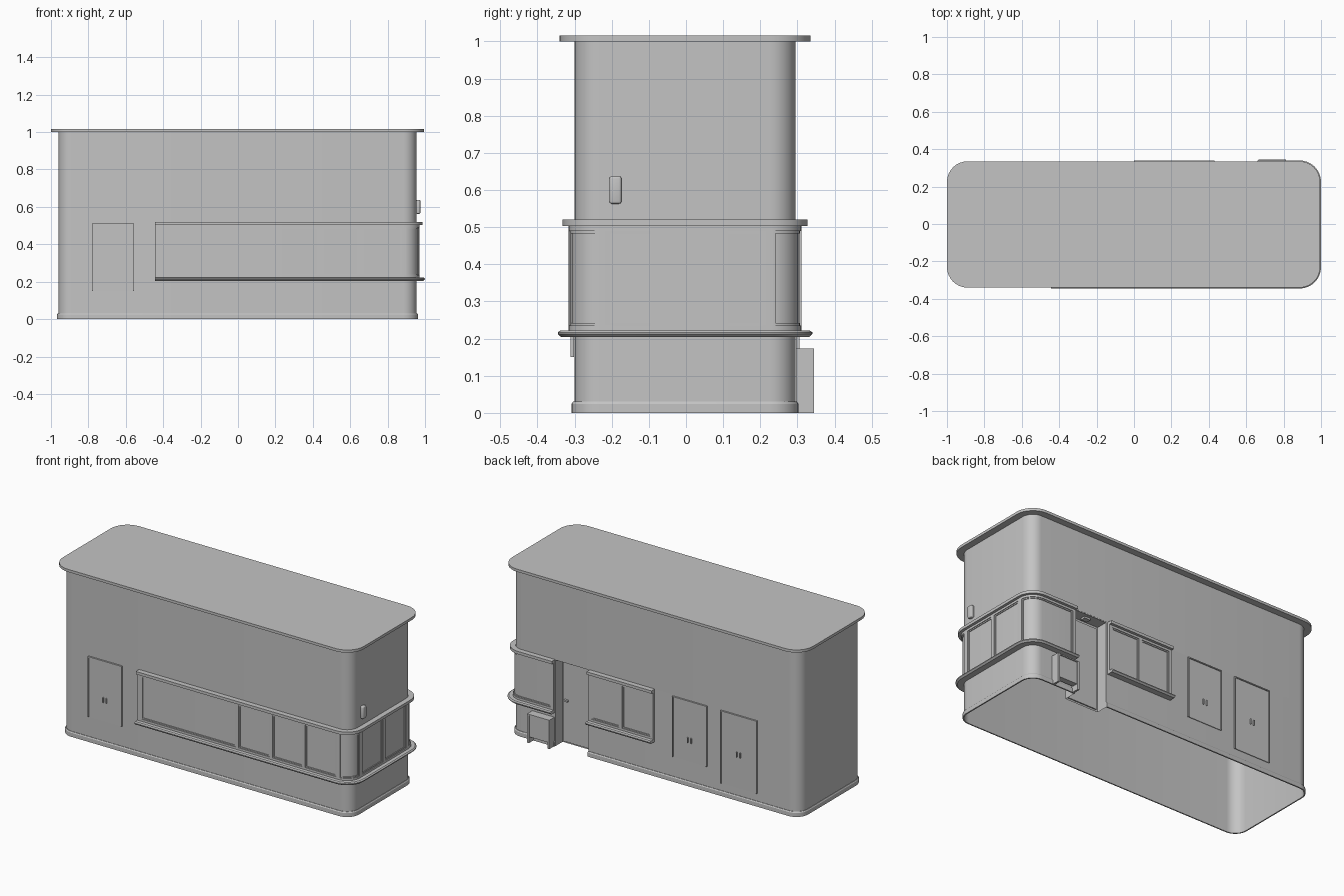
import bpy, bmesh, math

if "Cube" in bpy.data.objects:
    bpy.data.objects.remove(bpy.data.objects["Cube"], do_unlink=True)

# Single plaster colour
plaster = bpy.data.materials.new("grey_plaster")
plaster.use_nodes = True
COLOR = (0.55, 0.55, 0.55, 1)
plaster.diffuse_color = COLOR
plaster.node_tree.nodes["Principled BSDF"].inputs["Base Color"].default_value = COLOR

# Wall plan: extents, corner radius, and entrance niche
X0, X1, Y0, Y1, R = -0.96, 0.955, -0.30, 0.295, 0.07
DOOR_L, DOOR_R, DEPTH = 0.66, 0.44, 0.07
TOP = 0.52
BAND_X = -0.445


def finish(name, bm):
    bmesh.ops.recalc_face_normals(bm, faces=bm.faces)
    mesh = bpy.data.meshes.new(name)
    bm.to_mesh(mesh)
    bm.free()
    ob = bpy.data.objects.new(name, mesh)
    bpy.context.collection.objects.link(ob)
    mesh.materials.append(plaster)
    bpy.ops.object.select_all(action='DESELECT')
    ob.select_set(True)
    bpy.context.view_layer.objects.active = ob
    bpy.ops.object.shade_smooth_by_angle(angle=math.radians(30))
    return ob


def sweep(name, path, profile, loop=False, solid=True):
    """Sweep (offset, z) profile along (x, y, normal x, normal y) stations."""
    bm = bmesh.new()
    rows = [[bm.verts.new((x + nx * o, y + ny * o, z)) for o, z in profile]
            for x, y, nx, ny in path]
    n, k = len(rows), len(profile)
    for i in range(n if loop else n - 1):
        a, b = rows[i], rows[(i + 1) % n]
        for j in range(k if solid else k - 1):
            m = (j + 1) % k
            bm.faces.new((a[j], b[j], b[m], a[m]))
    if solid and not loop:
        bm.faces.new(rows[0])
        bm.faces.new(rows[-1][::-1])
    return finish(name, bm)


def box(name, x0, x1, y0, y1, z0, z1, bevel=0):
    bm = bmesh.new()
    bmesh.ops.create_cube(bm, size=1)
    for v in bm.verts:
        v.co = ((x0 + x1) / 2 + v.co.x * (x1 - x0),
                (y0 + y1) / 2 + v.co.y * (y1 - y0),
                (z0 + z1) / 2 + v.co.z * (z1 - z0))
    if bevel:
        bmesh.ops.bevel(bm, geom=bm.edges[:], offset=bevel, segments=3,
                        affect='EDGES', profile=0.5)
    return finish(name, bm)


def arc(cx, cy, start, steps=8):
    out = []
    for i in range(steps + 1):
        a = math.radians(start + 90 * i / steps)
        c, s = math.cos(a), math.sin(a)
        out.append((cx + R * c, cy + R * s, c, s))
    return out


def rect(out0, z0, out1, z1):
    return [(out0, z0), (out1, z0), (out1, z1), (out0, z1)]


# Plan outlines, running counter-clockwise from the front left
front_end = arc(X1 - R, Y0 + R, -90)
back_end = arc(X1 - R, Y1 - R, 0)
far_end = arc(X0 + R, Y1 - R, 90) + arc(X0 + R, Y0 + R, 180)
outline = front_end + back_end + far_end
niche = [(DOOR_L, Y1, 0, 1), (DOOR_L, Y1 - DEPTH, 0, 1),
         (DOOR_R, Y1 - DEPTH, 0, 1), (DOOR_R, Y1, 0, 1)]

# Walls, niche ceiling, plinth and roof
sweep("lower_wall", front_end + back_end + niche + far_end,
      [(0, 0), (0, TOP)], loop=True, solid=False)
sweep("upper_wall", outline, [(0, TOP), (0, 1.005)], loop=True, solid=False)
box("entrance_ceiling", DOOR_R, DOOR_L, Y1 - DEPTH, Y1 - 0.001, TOP - 0.004, TOP)
sweep("plinth", niche[-1:] + far_end + front_end + back_end + niche[:1],
      [(0.001, 0), (0.008, 0), (0.008, 0.024), (0.004, 0.03), (0.001, 0.03)])
bm = bmesh.new()
disc = [bm.verts.new((x + nx * 0.04, y + ny * 0.04, 1.0)) for x, y, nx, ny in outline]
face = bm.faces.new(disc)
lift = bmesh.ops.extrude_face_region(bm, geom=[face])
bmesh.ops.translate(bm, vec=(0, 0, 0.016),
                    verts=[g for g in lift["geom"] if isinstance(g, bmesh.types.BMVert)])
finish("roof_slab", bm)


# Window strips follow a path cut out by arc length
def measure(path):
    dist = [0]
    for p, q in zip(path, path[1:]):
        dist.append(dist[-1] + math.hypot(q[0] - p[0], q[1] - p[1]))
    return dist


def cut(path, s0, s1):
    dist = measure(path)

    def at(s):
        for i in range(len(path) - 1):
            if s <= dist[i + 1] or i == len(path) - 2:
                t = (s - dist[i]) / (dist[i + 1] - dist[i])
                return tuple(a + (b - a) * t for a, b in zip(path[i], path[i + 1]))
    inner = [p for p, d in zip(path, dist) if s0 + 1e-4 < d < s1 - 1e-4]
    return [at(s0)] + inner + [at(s1)]


def window_strip(name, path, posts):
    sweep(name + "_glass", path, rect(0.001, 0.215, 0.008, 0.51))
    sweep(name + "_bottom_rail", path, rect(0.001, 0.215, 0.016, 0.235))
    sweep(name + "_top_rail", path, rect(0.001, 0.49, 0.016, 0.51))
    sweep(name + "_head_trim", path, rect(0.001, 0.503, 0.032, TOP))
    sweep(name + "_sill", path, [(0.001, 0.204), (0.036, 0.204), (0.045, 0.212),
                                 (0.045, 0.217), (0.038, 0.222), (0.001, 0.222)])
    for i, (a, b) in enumerate(posts):
        sweep(f"{name}_post_{i}", cut(path, a, b), rect(0.001, 0.23, 0.016, 0.495))
    # Thin sash frame inside every opening
    for i, (a, b) in enumerate(zip(posts, posts[1:])):
        s0, s1, w = a[1], b[0], 0.007
        for side, (u, v) in {"a": (s0, s0 + w), "b": (s1 - w, s1)}.items():
            sweep(f"{name}_sash_{side}_{i}", cut(path, u, v), rect(0.001, 0.235, 0.012, 0.49))
        span = cut(path, s0, s1)
        sweep(f"{name}_sash_low_{i}", span, rect(0.001, 0.235, 0.012, 0.235 + w))
        sweep(f"{name}_sash_high_{i}", span, rect(0.001, 0.49 - w, 0.012, 0.49))


wrap = [(BAND_X, Y0, 0, -1)] + front_end + back_end + [(DOOR_L, Y1, 0, 1)]
length = measure(wrap)[-1]
end_start = measure(wrap)[len(front_end)] - (Y0 + R)
posts = [(x0 - BAND_X, x1 - BAND_X) for x0, x1 in
         ((BAND_X, -0.42), (0.205, 0.225), (0.43, 0.45), (0.645, 0.665), (0.87, 0.895))]
posts += [(end_start + y0, end_start + y1) for y0, y1 in
          ((-0.235, -0.21), (-0.015, 0.01), (0.205, 0.232))]
posts.append((length - 0.02, length))
window_strip("wrap_window", wrap, posts)

back = [(0.43, Y1, 0, 1), (0.0, Y1, 0, 1)]
window_strip("back_window", back, [(0, 0.02), (0.205, 0.225), (0.41, 0.43)])


# Service doors: leaf, slim frame and a pair of handles
def door(name, x0, x1, wall, side, z0, z1):
    def part(label, a, b, depth, c, d):
        ys = sorted((wall + side * 0.001, wall + side * depth))
        box(f"{name}_{label}", a, b, ys[0], ys[1], c, d)
    part("leaf", x0, x1, 0.005, z0, z1)
    part("jamb_a", x0, x0 + 0.006, 0.011, z0, z1)
    part("jamb_b", x1 - 0.006, x1, 0.011, z0, z1)
    part("lintel", x0, x1, 0.011, z1 - 0.006, z1)
    mid = (x0 + x1) / 2
    for label, off in (("handle_a", -0.011), ("handle_b", 0.011)):
        part(label, mid + off - 0.003, mid + off + 0.003, 0.013, 0.262, 0.292)


door("front_door", -0.78, -0.555, Y0, -1, 0.15, 0.512)
door("back_door_inner", -0.35, -0.12, Y1, 1, 0.15, 0.512)
door("back_door_outer", -0.68, -0.44, Y1, 1, 0.075, 0.512)

# Entrance door inside the niche
niche_y = Y1 - DEPTH
box("entrance_leaf", DOOR_R + 0.012, DOOR_L - 0.012, niche_y + 0.001, niche_y + 0.008, 0.01, 0.5)
box("entrance_handle", 0.615, 0.64, niche_y + 0.008, niche_y + 0.022, 0.255, 0.265)
box("entrance_lamp", 0.53, 0.57, niche_y + 0.02, niche_y + 0.05, TOP - 0.015, TOP - 0.004)

# Utility cabinet standing by the entrance
for label, x in (("left", 0.80), ("right", 0.665)):
    box(f"cabinet_{label}_side", x, x + 0.012, Y1 + 0.001, 0.345, 0, 0.172)
box("cabinet_body", 0.677, 0.80, Y1 + 0.009, 0.339, 0.035, 0.166)
box("cabinet_top", 0.665, 0.812, Y1 + 0.001, 0.345, 0.166, 0.173)

# Rounded wall lamp on the end wall
box("wall_lamp", X1 - 0.002, 0.975, -0.206, -0.174, 0.563, 0.637, bevel=0.006)
